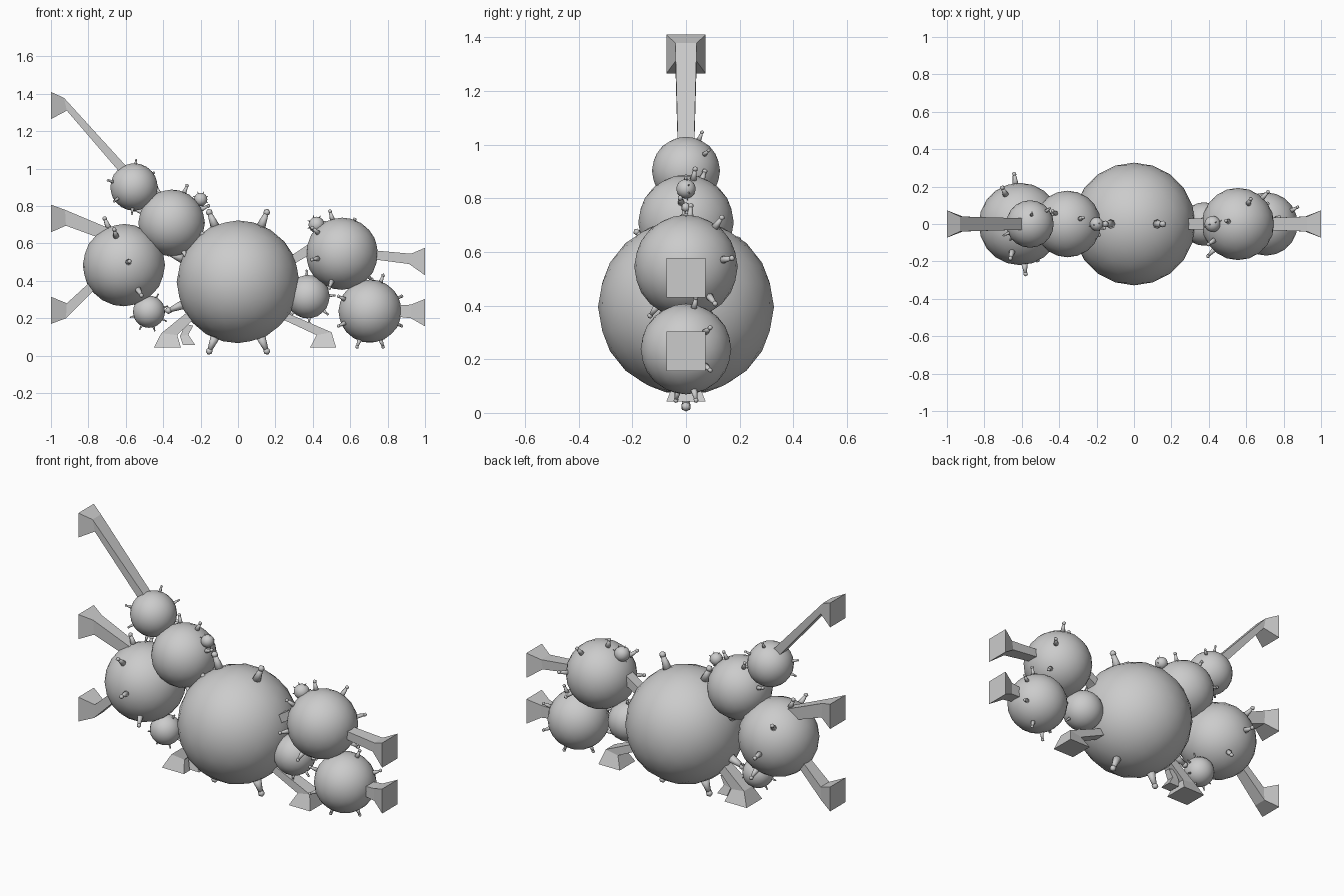
import bpy, bmesh, math
from mathutils import Vector, Matrix

if "Cube" in bpy.data.objects:
    bpy.data.objects.remove(bpy.data.objects["Cube"])


def finish(name, bm, smooth):
    bmesh.ops.recalc_face_normals(bm, faces=bm.faces)
    me = bpy.data.meshes.new(name)
    bm.to_mesh(me)
    bm.free()
    for p in me.polygons:
        p.use_smooth = smooth
    ob = bpy.data.objects.new(name, me)
    bpy.context.collection.objects.link(ob)
    return ob


def spiked_ball(name, x, z, r, u, v):
    """Sphere with a ring of eight knobbed spikes; u is one spike, v lies in the ring plane."""
    bm = bmesh.new()
    c = Vector((x, 0, z))
    bmesh.ops.create_icosphere(bm, subdivisions=3, radius=r, matrix=Matrix.Translation(c))
    u = Vector(u).normalized()
    v = Vector(v)
    v = (v - u * v.dot(u)).normalized()
    for k in range(8):
        a = k * math.pi / 4
        d = u * math.cos(a) + v * math.sin(a)
        rot = d.to_track_quat('Z', 'Y').to_matrix().to_4x4()
        # tapered spike
        bmesh.ops.create_cone(bm, cap_ends=True, segments=8, radius1=r * .08, radius2=r * .035,
                              depth=r * .27, matrix=Matrix.Translation(c + d * r * 1.085) @ rot)
        # knob on the tip
        bmesh.ops.create_icosphere(bm, subdivisions=1, radius=r * .06,
                                   matrix=Matrix.Translation(c + d * r * 1.225) @ rot)
    finish(name, bm, True)


def strut(name, sections):
    """Loft of rectangles: each section is two (x, z) corners and a half width in y."""
    bm = bmesh.new()
    rings = []
    for (x1, z1), (x2, z2), h in sections:
        rings.append([bm.verts.new(p) for p in
                      ((x1, -h, z1), (x1, h, z1), (x2, h, z2), (x2, -h, z2))])
    for a, b in zip(rings, rings[1:]):
        for i in range(4):
            j = (i + 1) % 4
            bm.faces.new((a[i], a[j], b[j], b[i]))
    bm.faces.new(rings[0])
    bm.faces.new(rings[-1])
    finish(name, bm, False)


S, C = math.sin(math.pi / 8), math.cos(math.pi / 8)

# spiked balls
spiked_ball("main_ball", 0, .395, .328, (C, 0, S), (-S, 0, C))
spiked_ball("left_ball", -.61, .484, .22, (.03, -.265, .02), (-.105, .02, .25))
spiked_ball("upper_left_ball", -.355, .71, .178, (-.08, .07, .19), (.09, .03, .19))
spiked_ball("top_left_ball", -.556, .902, .127, (-.09, 0, .125), (.118, .092, .08))
spiked_ball("lower_left_ball", -.476, .235, .086, (-.03, 0, .1), (.1, .02, .03))
spiked_ball("left_bud", -.2, .835, .036, (S, .1, C), (C, .3, -S))
spiked_ball("right_ball", .556, .545, .193, (.065, .128, .175), (.16, .17, .028))
spiked_ball("lower_right_ball", .706, .238, .169, (.88 * C, .47 * C, S), (0, 0, 1))
spiked_ball("inner_right_ball", .374, .315, .116, (1, 0, .05), (0, .2, 1))
spiked_ball("right_bud", .42, .7, .043, (S, .2, C), (C, .3, -S))

# flared struts reaching the left side plane
strut("top_left_strut", [((-1, 1.41), (-1, 1.265), .073), ((-.93, 1.378), (-.915, 1.31), .04),
                         ((-.54, .95), (-.58, .92), .029)])
strut("middle_left_strut", [((-1, .807), (-1, .66), .073), ((-.925, .78), (-.92, .695), .04),
                            ((-.64, .66), (-.66, .60), .03)])
strut("low_left_strut", [((-1, .315), (-1, .17), .073), ((-.915, .28), (-.92, .20), .04),
                         ((-.73, .45), (-.70, .42), .03)])

# flared struts reaching the right side plane
strut("upper_right_strut", [((1, .577), (1, .43), .073), ((.925, .545), (.915, .49), .04),
                            ((.65, .57), (.65, .525), .03)])
strut("low_right_strut", [((1, .303), (1, .157), .073), ((.925, .273), (.925, .20), .04),
                          ((.8, .265), (.8, .215), .03)])

# feet below the main ball
strut("left_foot", [((-.45, .043), (-.305, .043), .073), ((-.41, .12), (-.325, .11), .04),
                    ((-.225, .27), (-.19, .24), .03)])
strut("left_foot_branch", [((-.295, .058), (-.23, .058), .035), ((-.31, .105), (-.265, .112), .022),
                           ((-.28, .17), (-.24, .16), .018)])
strut("right_foot", [((.525, .043), (.385, .043), .073), ((.5, .125), (.42, .11), .04),
                     ((.2, .255), (.15, .235), .03)])

# connector between the main ball and the right ball
strut("right_connector", [((.2, .48), (.22, .43), .03), ((.30, .545), (.315, .50), .03),
                          ((.45, .645), (.47, .59), .03)])
